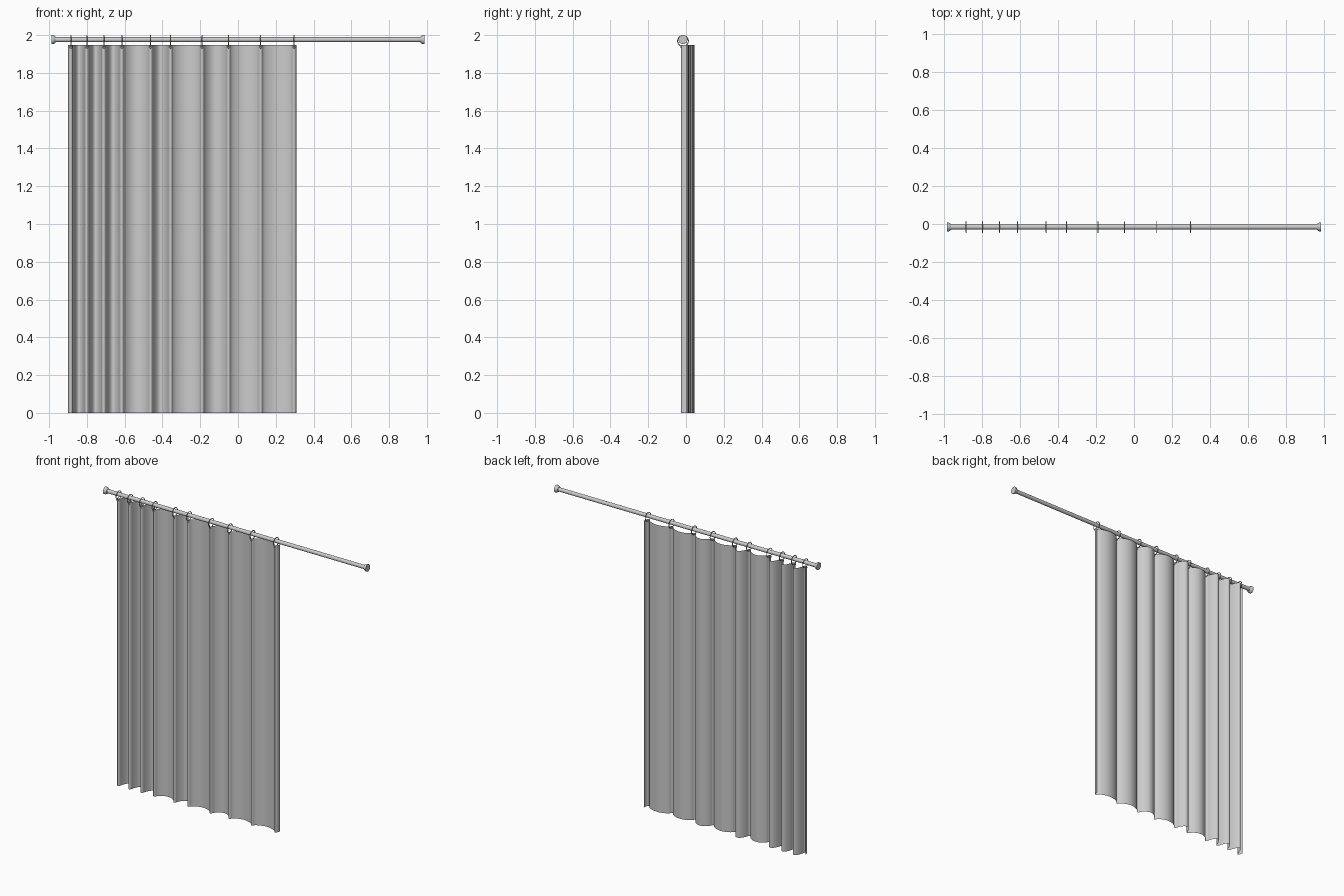
import bpy, bmesh, math

cube = bpy.data.objects.get("Cube")
if cube:
    bpy.data.objects.remove(cube, do_unlink=True)

grey = bpy.data.materials.new("plain_grey")
grey.use_nodes = True
colour = (0.6, 0.6, 0.6, 1)
grey.diffuse_color = colour
grey.node_tree.nodes["Principled BSDF"].inputs["Base Color"].default_value = colour

ROD_Y, ROD_Z, ROD_R = -0.016, 1.976, 0.013
HALF = 0.987
CLOTH_TOP = 1.948
RING_X = [-0.885, -0.80, -0.71, -0.615, -0.463, -0.357, -0.19, -0.05, 0.12, 0.297]
parts = []


def finish(name):
    obj = bpy.context.object
    obj.name = obj.data.name = name
    obj.data.materials.append(grey)
    parts.append(obj)
    return obj


def mesh_object(name, bm):
    mesh = bpy.data.meshes.new(name)
    bm.to_mesh(mesh)
    bm.free()
    obj = bpy.data.objects.new(name, mesh)
    bpy.context.collection.objects.link(obj)
    mesh.materials.append(grey)
    parts.append(obj)
    return obj


def ring(name, x, y, z, radius, wire, axis):
    rot = (0, math.pi / 2, 0) if axis == "x" else (math.pi / 2, 0, 0)
    bpy.ops.mesh.primitive_torus_add(location=(x, y, z), rotation=rot,
                                     major_radius=radius, minor_radius=wire,
                                     major_segments=28, minor_segments=8)
    finish(name)


# Straight rod
bpy.ops.mesh.primitive_cylinder_add(vertices=32, radius=ROD_R, depth=2 * HALF - 0.01,
                                    location=(0, ROD_Y, ROD_Z),
                                    rotation=(0, math.pi / 2, 0))
finish("rod")

# Flared wall mounts: (distance from the wall, radius)
profile = [(0, 0), (0, 0.024), (0.008, 0.024), (0.014, 0.021), (0.022, 0.016), (0.022, ROD_R)]
for side, name in ((-1, "right_wall_mount"), (1, "left_wall_mount")):
    bm = bmesh.new()
    pts = [bm.verts.new((side * (HALF - d), ROD_Y + r, ROD_Z)) for d, r in profile]
    edges = [bm.edges.new(pair) for pair in zip(pts, pts[1:])]
    bmesh.ops.spin(bm, geom=pts + edges, cent=(0, ROD_Y, ROD_Z), axis=(1, 0, 0),
                   angle=2 * math.pi, steps=32)
    bmesh.ops.remove_doubles(bm, verts=bm.verts, dist=0.0001)
    bmesh.ops.recalc_face_normals(bm, faces=bm.faces)
    mesh_object(name, bm)

# Hanging rings and the eyelets they pass through
for i, x in enumerate(RING_X):
    ring(f"ring_{i + 1}", x, ROD_Y, 1.969, 0.0285, 0.0025, "x")
    ring(f"eyelet_{i + 1}", x, -0.026, 1.938, 0.006, 0.002, "y")

# Cloth outline: a narrow nose at every ring, a backward scallop between rings
NOSE, FRONT, BASE, STEPS = 0.011, -0.026, -0.016, 20
outline = []
for i, x in enumerate(RING_X):
    for k in range(-4, 5):
        u = k / 4
        outline.append((x + NOSE * u, FRONT + (BASE - FRONT) * u * u))
    if i + 1 < len(RING_X):
        start, end = x + NOSE, RING_X[i + 1] - NOSE
        depth = 0.061 - 0.35 * (RING_X[i + 1] - x - 0.085)
        for k in range(1, STEPS):
            t = (1 - math.cos(math.pi * k / STEPS)) / 2
            outline.append((start + (end - start) * t,
                            BASE + depth * math.sin(math.pi * t) ** 0.7))

# Both hems turn back a little
outline.insert(0, (outline[0][0] - 0.003, 0.004))
outline.append((outline[-1][0] + 0.003, 0.004))

# Hanging cloth, a single sheet
bm = bmesh.new()
low = [bm.verts.new((x, y, 0)) for x, y in outline]
high = [bm.verts.new((x, y, CLOTH_TOP)) for x, y in outline]
for i in range(len(outline) - 1):
    bm.faces.new((low[i], low[i + 1], high[i + 1], high[i]))
mesh_object("curtain", bm)

# Smooth shading with crisp creases
bpy.ops.object.select_all(action="DESELECT")
for obj in parts:
    obj.select_set(True)
bpy.context.view_layer.objects.active = parts[0]
bpy.ops.object.shade_smooth_by_angle(angle=math.radians(35))
